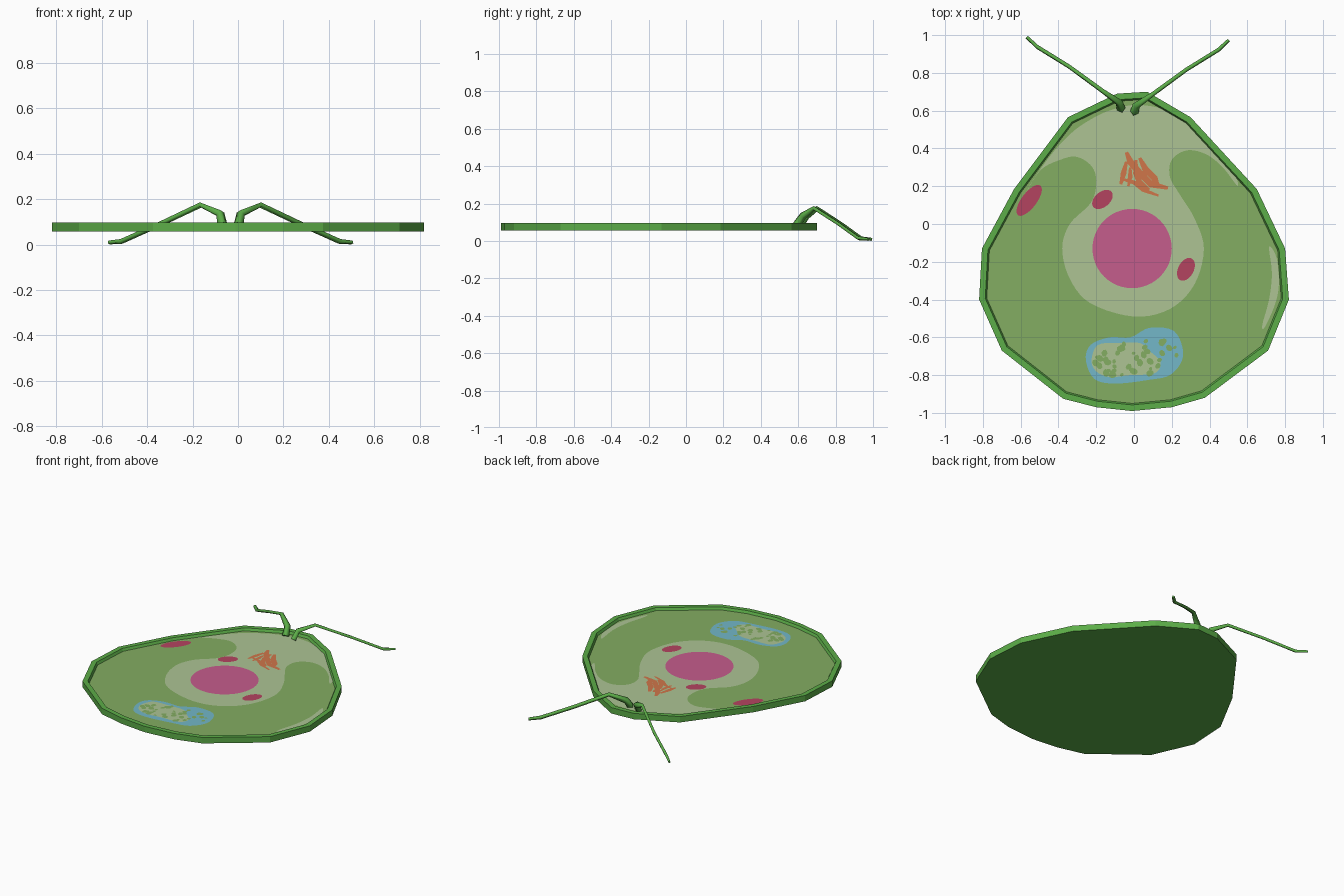
import bpy
import bmesh
import math
import random
from mathutils import Vector, Matrix

if "Cube" in bpy.data.objects:
    bpy.data.objects.remove(bpy.data.objects["Cube"], do_unlink=True)

random.seed(4)
BOTTOM, TOP, FLOOR = .057, .097, .08
LAYER = .0015


def make_material(name, *rgb):
    linear = [((c / 255 + .055) / 1.055) ** 2.4 for c in rgb] + [1]
    mat = bpy.data.materials.new(name)
    mat.use_nodes = True
    mat.diffuse_color = linear
    mat.node_tree.nodes["Principled BSDF"].inputs["Base Color"].default_value = linear
    return mat


wall_green = make_material("wall green", 92, 173, 72)
leaf_green = make_material("muted green", 131, 173, 98)
pale_green = make_material("pale green", 173, 196, 148)
pink = make_material("pink", 197, 93, 140)
crimson = make_material("crimson", 180, 68, 96)
orange = make_material("orange", 208, 118, 74)
blue = make_material("sky blue", 115, 183, 200)


def finish(name, bm, *materials):
    mesh = bpy.data.meshes.new(name)
    bm.to_mesh(mesh)
    bm.free()
    for mat in materials:
        mesh.materials.append(mat)
    obj = bpy.data.objects.new(name, mesh)
    bpy.context.collection.objects.link(obj)
    return obj


def smooth_loop(points, steps=5):
    """Closed rounded outline through the given points."""
    pts = [Vector(p) for p in points]
    out = []
    for i, b in enumerate(pts):
        a, c, d = pts[i - 1], pts[(i + 1) % len(pts)], pts[(i + 2) % len(pts)]
        for s in range(steps):
            t = s / steps
            out.append(b + (c - a) * t / 2 + (a - b * 2.5 + c * 2 - d / 2) * t ** 2
                       + (b * 3 - a - c * 3 + d) * t ** 3 / 2)
    return out


def oval(x, y, long, short, angle=0, sides=32):
    turn = Matrix.Rotation(math.radians(angle), 2)
    return [Vector((x, y)) + turn @ Vector((long * math.cos(a), short * math.sin(a)))
            for a in (math.tau * i / sides for i in range(sides))]


def stroke(points, width):
    """Outline of a ribbon that narrows at both ends."""
    pts = [Vector(p) for p in points]
    left, right = [], []
    for i, p in enumerate(pts):
        run = (pts[min(i + 1, len(pts) - 1)] - pts[max(i - 1, 0)]).normalized()
        half = width / 2 * (.5 if i in (0, len(pts) - 1) else 1)
        side = Vector((-run.y, run.x)) * half
        left.append(p + side)
        right.append(p - side)
    return left + right[::-1]


def plate(name, mat, layer, *outlines):
    """Thin painted shapes lying on the dish floor."""
    bm = bmesh.new()
    for outline in outlines:
        face = bm.faces.new([bm.verts.new((p[0], p[1], FLOOR + layer * LAYER))
                             for p in outline])
        face.normal_update()
        if face.normal.z < 0:
            face.normal_flip()
    bmesh.ops.triangulate(bm, faces=bm.faces[:])
    return finish(name, bm, mat)


# Dish with raised rim, sloped inner wall and coloured floor
outline = [(-.09, .69), (.07, .70), (.30, .565), (.65, .185), (.80, -.13), (.82, -.40),
           (.71, -.67), (.375, -.92), (.20, -.97), (-.01, -.99), (-.20, -.97),
           (-.375, -.925), (-.70, -.67), (-.82, -.40), (-.805, -.13), (-.635, .185),
           (-.35, .565)]
bm = bmesh.new()
base = bm.faces.new([bm.verts.new((x, y, BOTTOM)) for x, y in outline])
raised = bmesh.ops.extrude_face_region(bm, geom=[base], use_keep_orig=True)["geom"]
bmesh.ops.translate(bm, vec=(0, 0, TOP - BOTTOM),
                    verts=[v for v in raised if isinstance(v, bmesh.types.BMVert)])
bmesh.ops.recalc_face_normals(bm, faces=bm.faces[:])
floor = next(f for f in bm.faces if f.normal.z > .9)
bmesh.ops.inset_region(bm, faces=[floor], thickness=.032, use_even_offset=True)
bmesh.ops.inset_region(bm, faces=[floor], thickness=.008, use_even_offset=True)
for v in floor.verts:
    v.co.z = FLOOR
floor.material_index = 1
bm.normal_update()
finish("cell_dish", bm, wall_green, leaf_green)

# Pale area around the nucleus, opening towards the back
plate("pale_region", pale_green, 1, smooth_loop([
    (-.59, .13), (-.50, .28), (-.39, .34), (-.30, .355), (-.22, .30), (-.20, .21),
    (-.23, .11), (-.34, 0), (-.38, -.13), (-.34, -.29), (-.23, -.42), (0, -.49),
    (.19, -.45), (.32, -.32), (.37, -.13), (.32, .03), (.24, .16), (.19, .25),
    (.20, .34), (.28, .39), (.38, .37), (.47, .30), (.55, .20), (.52, .30),
    (.43, .41), (.32, .53), (.24, .58), (.11, .62), (0, .63), (-.10, .61),
    (-.19, .575), (-.31, .50), (-.42, .39), (-.53, .24)]))
plate("pale_side_sliver", pale_green, 1, smooth_loop([
    (.715, -.12), (.755, -.18), (.767, -.32), (.745, -.43), (.69, -.55), (.68, -.53),
    (.715, -.40), (.73, -.26)]))

# Nucleus and small red bodies
plate("nucleus", pink, 2, oval(-.01, -.13, .21, .21, sides=48))
plate("red_bodies", crimson, 2, oval(-.555, .125, .098, .04, 53),
      oval(-.167, .13, .063, .04, 40), oval(.275, -.24, .065, .041, 62))

# Folded orange ribbons
plate("folded_ribbons", orange, 2,
      stroke([(-.04, .38), (-.02, .33), (.03, .27), (.09, .21), (.18, .19)], .035),
      stroke([(.03, .35), (.06, .29), (.11, .24), (.13, .19)], .035),
      stroke([(-.04, .33), (-.055, .27), (-.07, .21)], .03),
      stroke([(-.02, .30), (-.02, .25), (-.03, .20)], .025),
      stroke([(.01, .34), (.01, .27), (.03, .22), (.08, .18)], .03),
      stroke([(-.07, .24), (0, .22), (.05, .18), (.13, .15)], .022))

# Speckled blue body: ring, pale core, scattered spots
plate("blue_body", blue, 1, smooth_loop([
    (-.255, -.72), (-.23, -.64), (-.13, -.60), (-.02, -.60), (.08, -.55), (.20, -.56),
    (.25, -.63), (.255, -.72), (.19, -.80), (.08, -.825), (-.10, -.845), (-.21, -.82)]))
plate("pale_core", pale_green, 2, smooth_loop([
    (-.225, -.72), (-.19, -.64), (-.08, -.63), (.03, -.63), (.08, -.67), (.14, -.73),
    (.11, -.79), (-.02, -.80), (-.13, -.81), (-.20, -.78)]))
spots = []
while len(spots) < 42:
    x, y = random.uniform(-.21, .23), random.uniform(-.80, -.58)
    if (x / .23) ** 2 + ((y + .71 - x * .15) / .10) ** 2 < 1:
        size = random.uniform(.01, .022)
        spots.append(oval(x, y, size, size * .8, random.uniform(0, 180), sides=8))
plate("green_spots", leaf_green, 3, *spots)


# Two bent feelers, square in section and tapering outwards
def feeler(name, side, shift):
    path = [(.035, .60, .085, 1), (.045, .635, .135, .9), (.132, .695, .174, .55),
            (.31, .825, .09, .5), (.48, .93, .014, .5), (.535, .982, .009, .4)]
    curve = bpy.data.curves.new(name, "CURVE")
    curve.dimensions = "3D"
    curve.bevel_depth = .023
    curve.bevel_resolution = 0
    curve.use_fill_caps = True
    curve.materials.append(wall_green)
    spline = curve.splines.new("POLY")
    spline.points.add(len(path) - 1)
    for point, (x, y, z, radius) in zip(spline.points, path):
        point.co = (side * x - .033, y + shift, z, 1)
        point.radius = radius
    obj = bpy.data.objects.new(name, curve)
    bpy.context.collection.objects.link(obj)
    bpy.ops.object.select_all(action="DESELECT")
    obj.select_set(True)
    bpy.context.view_layer.objects.active = obj
    bpy.ops.object.convert(target="MESH")


feeler("left_feeler", 1, -.008)
feeler("right_feeler", -1, .008)
